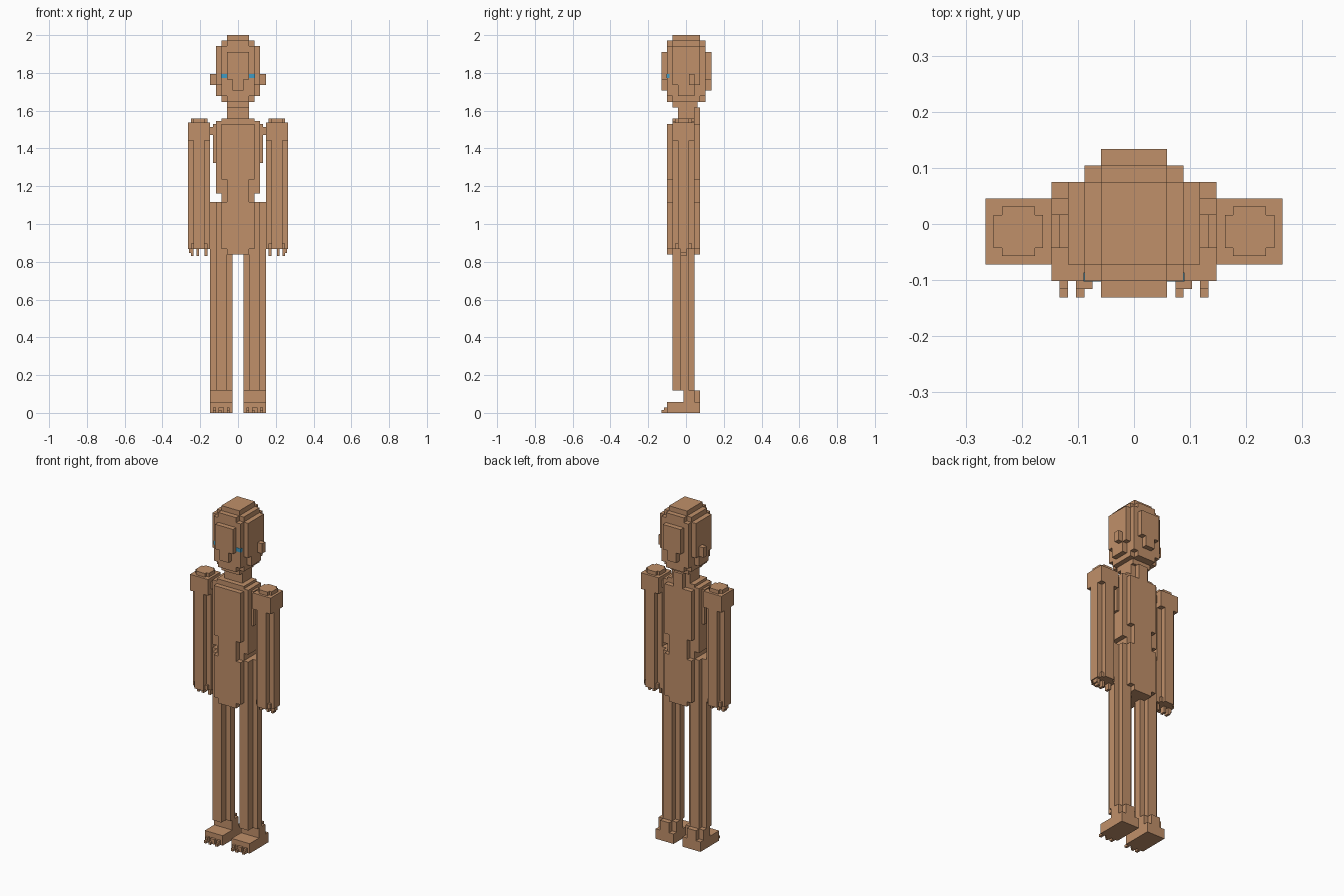
import bpy, bmesh

if "Cube" in bpy.data.objects:
    bpy.data.objects.remove(bpy.data.objects["Cube"], do_unlink=True)

U = 2.0 / 136      # one block unit
Y_SHIFT = 0.0015


def material(name, rgb):
    m = bpy.data.materials.new(name)
    m.use_nodes = True
    col = (*rgb, 1.0)
    m.diffuse_color = col
    bsdf = m.node_tree.nodes["Principled BSDF"]
    bsdf.inputs["Base Color"].default_value = col
    bsdf.inputs["Roughness"].default_value = 0.9
    return m


SKIN = material("tan_skin", (0.527, 0.279, 0.144))
BLUE = material("eye_blue", (0.05, 0.33, 0.55))


def blocks(name, boxes, mat=SKIN, mirror=False):
    """Boxes are (x0, x1, y0, y1, z0, z1) in block units."""
    bm = bmesh.new()
    for sign in ((1, -1) if mirror else (1,)):
        for x0, x1, y0, y1, z0, z1 in boxes:
            if sign < 0:
                x0, x1 = -x1, -x0
            verts = bmesh.ops.create_cube(bm, size=1)["verts"]
            for v in verts:
                v.co.x = U * (x1 if v.co.x > 0 else x0)
                v.co.y = U * (y1 if v.co.y > 0 else y0) + Y_SHIFT
                v.co.z = U * (z1 if v.co.z > 0 else z0)
    me = bpy.data.meshes.new(name)
    bm.to_mesh(me)
    bm.free()
    me.materials.append(mat)
    ob = bpy.data.objects.new(name, me)
    bpy.context.collection.objects.link(ob)
    return ob


def centred(*rows):
    """Rows are (half width, y0, y1, z0, z1)."""
    return [(-w, w, *rest) for w, *rest in rows]


# Head: stepped rounded block with face and back panels
blocks("head", centred(
    (8, -5, 5, 118, 132), (8, -3, 3, 114, 118),
    (6, -7, 7, 114, 132), (6, -5, 5, 112, 134),
    (4, -7, 7, 112, 134), (4, -5, 5, 112, 136),
    (4, -5, 4, 110, 112),
    (4, -9, 9, 120, 130), (2, -9, 9, 116, 120)))
blocks("ears", [(8, 10, 1, 3, 118, 122)], mirror=True)
blocks("eyes", [(4, 5.6, -7.1, -6, 120.5, 122), (5, 6.1, -7.1, -6, 120.5, 122)],
       BLUE, mirror=True)

# Neck
blocks("neck", centred((4, -3, 3, 104, 112), (2, 3, 5, 104, 110)))

# Torso: full-depth centre with narrower waist and recessed flanks
blocks("torso", centred(
    (6, -7, 5, 84, 104), (4, -7, 5, 57, 84), (6, -7, 5, 59, 76),
    (6, -5, 3, 57, 106), (8, -5, 3, 79, 105), (9, -3, 1, 90, 104)))
blocks("shoulder_joints", [(8, 10, -3, 1, 100, 103)], mirror=True)

# Arms: cross-shaped shafts with square shoulder caps
blocks("arms", [
    (12, 16, -5, 3, 59, 100), (10, 18, -3, 1, 59, 100),
    (11, 17, -4, 2, 59, 61), (10, 18, -5, 3, 98, 104.5),
    (11, 17, -3, 1, 104.5, 106), (12, 16, -4, 2, 104.5, 106)], mirror=True)
blocks("fingers", [(x, x + 1, -2, 0, 56.5, 59) for x in (11, 14, 16)]
       + [(17, 17.6, -2, 0, 57.5, 59)], mirror=True)

# Legs: cross-shaped shafts reaching up to the hips
blocks("legs", [(4, 8, -5, 3, 8, 76), (2, 10, -2, 1, 8, 76)], mirror=True)

# Feet with raised heels
blocks("feet", [
    (2, 10, -7, 5, 0, 4), (2, 10, -1, 3, 4, 8), (4, 8, -1, 5, 4, 8)], mirror=True)

# Toes: stepped tips
toes = []
for tip in (-9, -7, -4, 3, 5, 8):
    toes += [(tip, tip + 1, -9, -7, 0, 1), (tip, tip + 1, -8, -7, 0, 2)]
toes += [(-6, -5, -8, -7, 0, 2), (6, 7, -8, -7, 0, 2)]
blocks("toes", toes)
